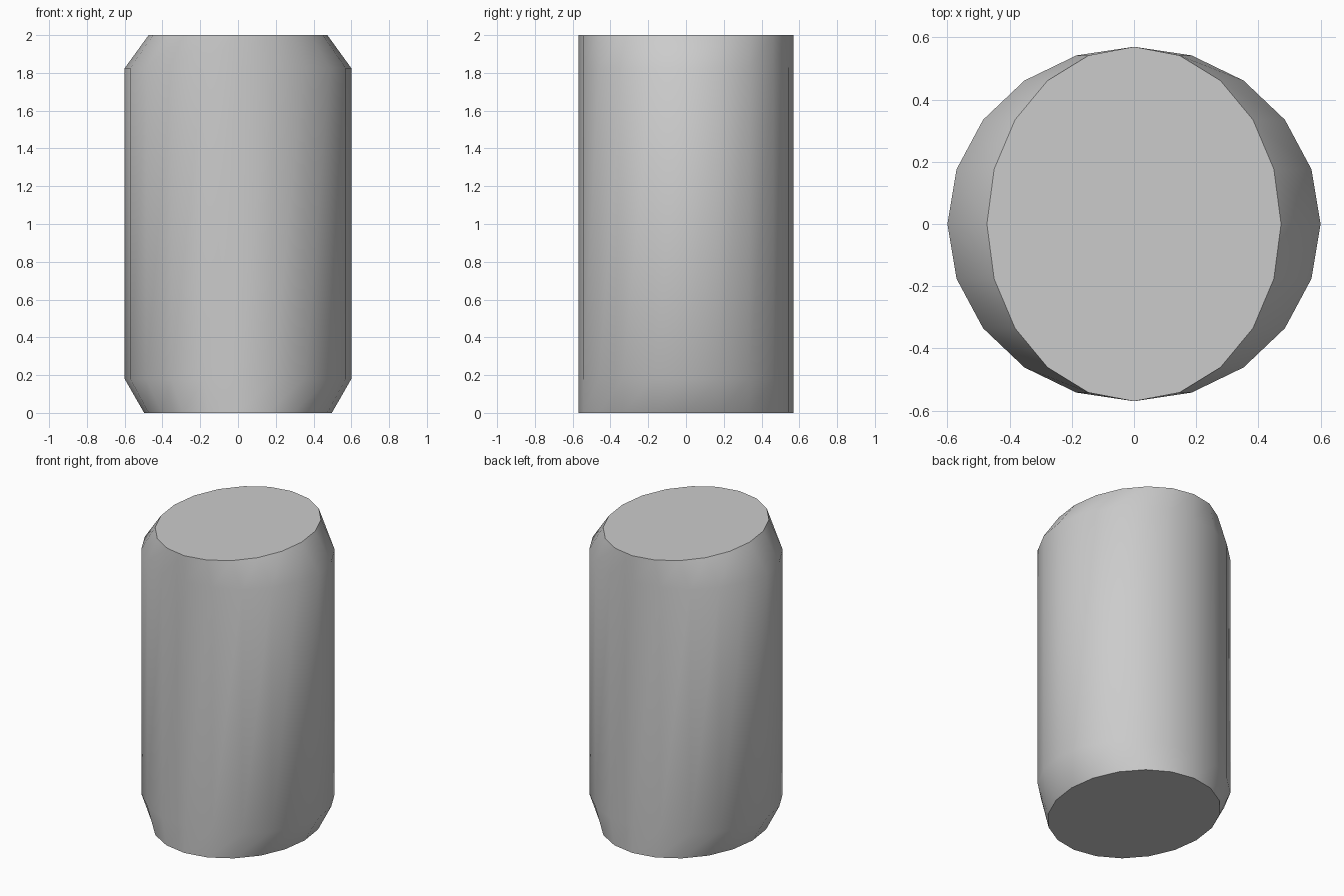
import bpy, bmesh, math

if "Cube" in bpy.data.objects:
    bpy.data.objects.remove(bpy.data.objects["Cube"])

SIDES = 20
# (z, x radius, y radius) of each ring, bottom to top
RINGS = [(0.0, 0.497, 0.57), (0.18, 0.60, 0.57),
         (1.825, 0.60, 0.57), (2.0, 0.473, 0.57)]

# Oval barrel, tapered only in x at both ends
bm = bmesh.new()
loops = []
for z, rx, ry in RINGS:
    loops.append([bm.verts.new((rx * math.cos(2 * math.pi * i / SIDES),
                                ry * math.sin(2 * math.pi * i / SIDES), z))
                  for i in range(SIDES)])
for low, high in zip(loops, loops[1:]):
    for i in range(SIDES):
        j = (i + 1) % SIDES
        bm.faces.new((low[i], low[j], high[j], high[i]))

# Flat end caps
bm.faces.new(loops[0][::-1])
bm.faces.new(loops[-1])

mesh = bpy.data.meshes.new("barrel_body")
bm.to_mesh(mesh)
bm.free()
body = bpy.data.objects.new("barrel_body", mesh)
bpy.context.collection.objects.link(body)

# Smooth wall, sharp cap edges
bpy.context.view_layer.objects.active = body
body.select_set(True)
bpy.ops.object.shade_smooth_by_angle(angle=math.radians(45))
